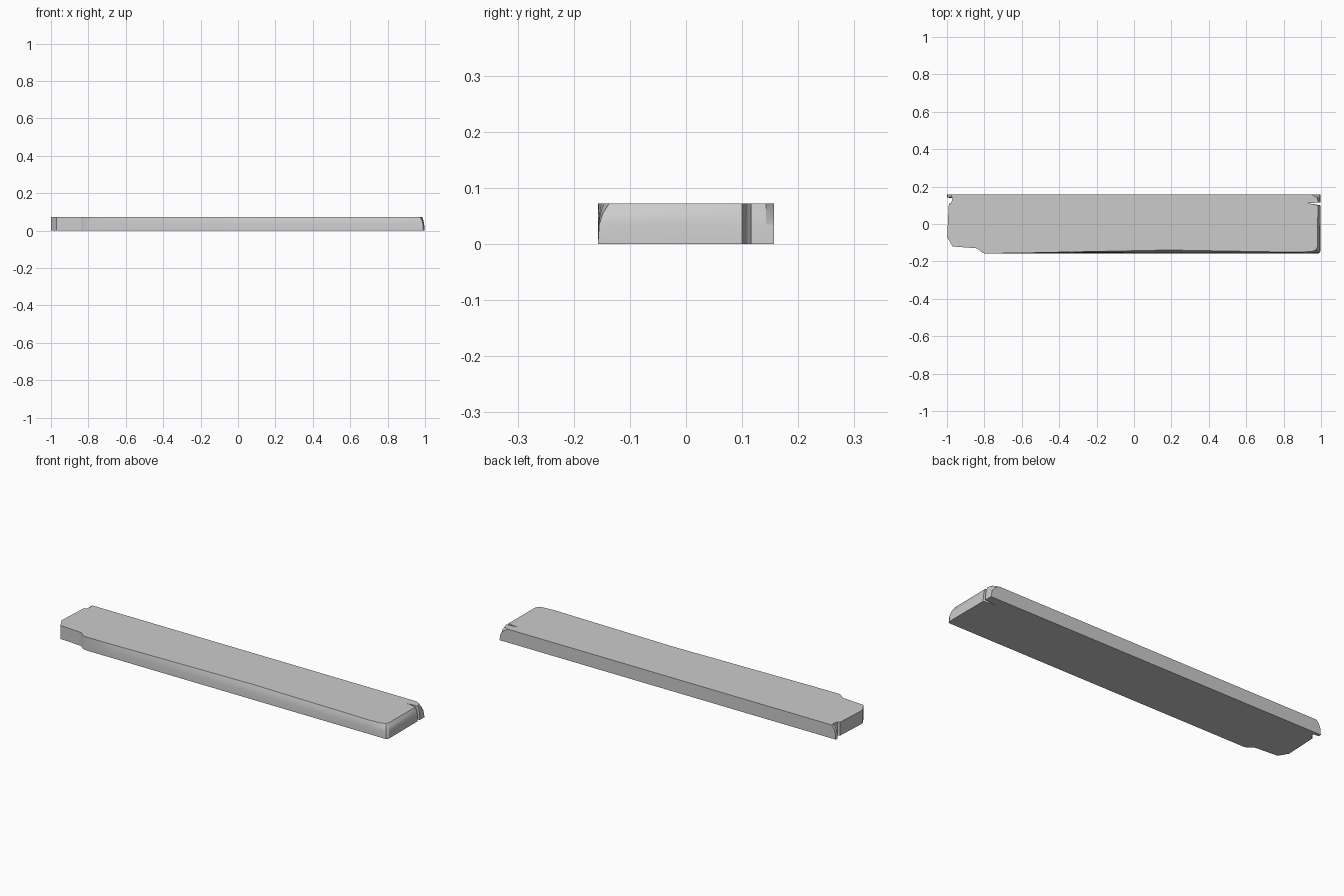
import bpy, bmesh

T = 0.072  # plank thickness

# Plank outline, counter-clockwise: x, y at the base and dx, dy inset at the top
outline = [
    # worn front edge
    (-0.80, -0.157, 0, 0), (-0.65, -0.157, 0, 0.001), (0.18, -0.157, 0, 0.018),
    (0.88, -0.157, 0, 0.006),
    # rounded right end
    (0.96, -0.157, -0.01, 0.010), (0.99, -0.157, -0.016, 0.020),
    (0.997, -0.145, -0.016, 0.025), (0.997, 0.100, -0.014, 0),
    # split in the right end
    (0.95, 0.108, 0, 0), (0.92, 0.110, 0, 0), (0.95, 0.113, 0, 0),
    (0.997, 0.116, -0.012, 0), (0.997, 0.143, -0.02, 0),
    (0.997, 0.157, -0.05, 0),
    # back edge and chipped left end
    (-0.999, 0.157, 0.025, 0), (-0.999, 0.141, 0.022, 0.004),
    (-0.970, 0.139, 0, 0), (-0.977, 0.113, 0, 0), (-0.990, 0.108, 0, 0),
    (-0.993, 0.050, 0, 0), (-0.999, -0.070, 0, 0), (-0.970, -0.120, 0, 0),
    (-0.840, -0.130, 0, 0), (-0.815, -0.150, 0, 0),
]

bm = bmesh.new()
# Rings from base to top; the inset grows quickly near the top edge
rings = []
for z, f in ((0, 0), (0.035, 0.12), (0.055, 0.45), (T, 1)):
    rings.append([bm.verts.new((x + dx * f, y + dy * f, z))
                  for x, y, dx, dy in outline])
n = len(outline)
for low, high in zip(rings, rings[1:]):
    for i in range(n):
        j = (i + 1) % n
        bm.faces.new((low[i], low[j], high[j], high[i]))
caps = [bm.faces.new(rings[0][::-1]), bm.faces.new(rings[-1])]
bmesh.ops.triangulate(bm, faces=caps)
bmesh.ops.recalc_face_normals(bm, faces=bm.faces)

mesh = bpy.data.meshes.new("wooden_plank")
bm.to_mesh(mesh)
bm.free()
plank = bpy.data.objects.new("wooden_plank", mesh)
bpy.context.collection.objects.link(plank)

# Smooth worn edges, crisp breaks
bpy.context.view_layer.objects.active = plank
plank.select_set(True)
bpy.ops.object.shade_smooth_by_angle(angle=0.45)
